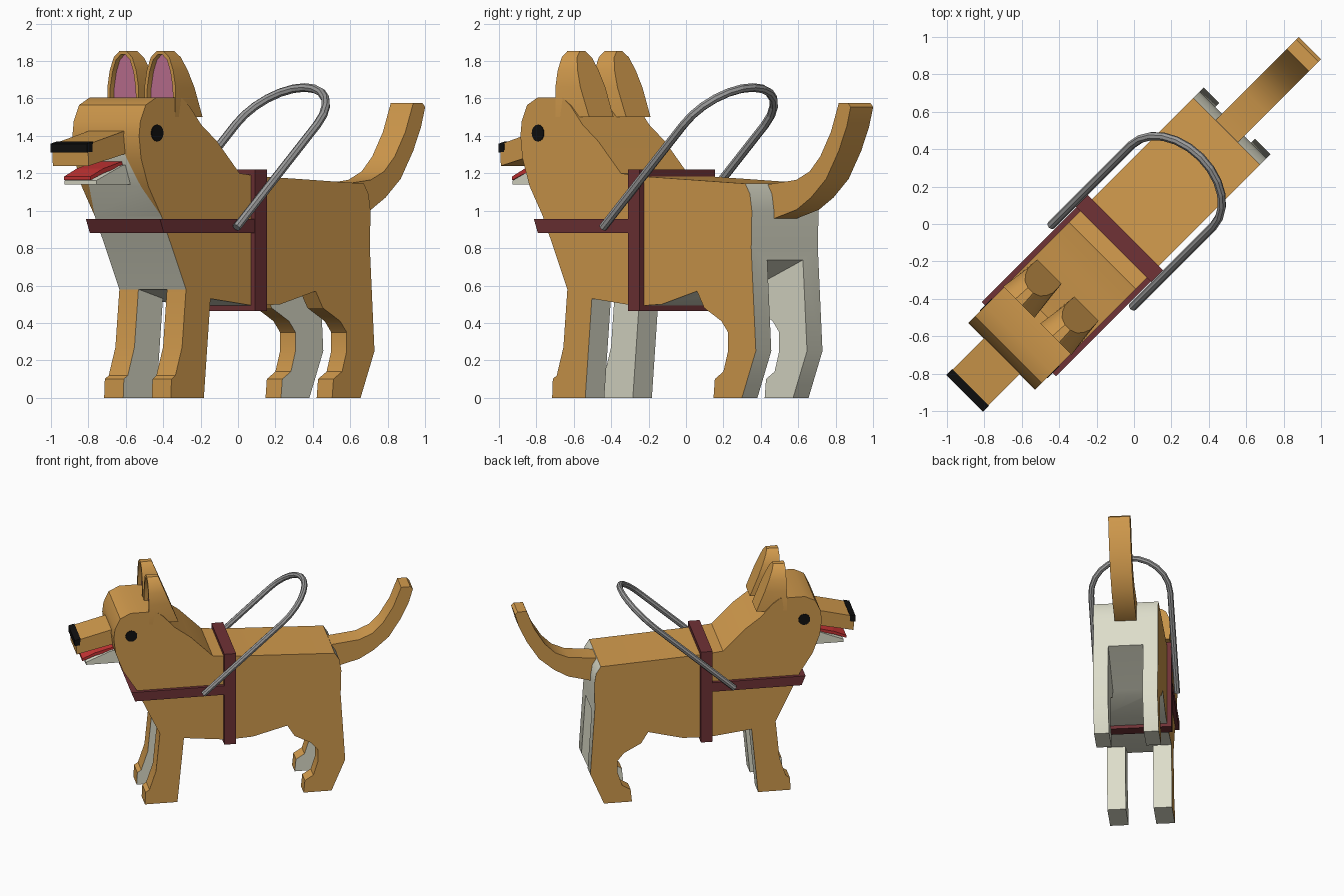
import bpy, bmesh, math
from mathutils import Vector

if "Cube" in bpy.data.objects:
    bpy.data.objects.remove(bpy.data.objects["Cube"])

# The dog is built along local X (nose at -X, tail at +X) and turned 45 degrees
TURN = math.radians(45)


def mat(name, rgb):
    m = bpy.data.materials.new(name)
    m.diffuse_color = (*rgb, 1)
    m.use_nodes = True
    m.node_tree.nodes["Principled BSDF"].inputs["Base Color"].default_value = m.diffuse_color
    return m


TAN = mat("tan fur", (0.65, 0.33, 0.075))
CREAM = mat("cream fur", (0.72, 0.72, 0.59))
BLACK = mat("black", (0.005, 0.005, 0.005))
PINK = mat("pink", (0.54, 0.17, 0.30))
RED = mat("red", (0.58, 0.035, 0.035))
MAROON = mat("maroon strap", (0.16, 0.032, 0.037))
GREY = mat("grey metal", (0.33, 0.33, 0.33))


def finish(name, bm, *mats, smooth=True):
    bmesh.ops.recalc_face_normals(bm, faces=bm.faces)
    me = bpy.data.meshes.new(name)
    bm.to_mesh(me)
    bm.free()
    ob = bpy.data.objects.new(name, me)
    bpy.context.collection.objects.link(ob)
    for m in mats:
        me.materials.append(m)
    ob.rotation_euler.z = TURN
    if smooth:
        smooth_obj(ob)
    return ob


def smooth_obj(ob):
    bpy.ops.object.select_all(action='DESELECT')
    ob.select_set(True)
    bpy.context.view_layer.objects.active = ob
    bpy.ops.object.shade_smooth_by_angle(angle=math.radians(30))


def loft(a, b):
    """Solid between two matching loops of points."""
    bm = bmesh.new()
    va, vb = [bm.verts.new(p) for p in a], [bm.verts.new(p) for p in b]
    n = len(va)
    for i in range(n):
        j = (i + 1) % n
        bm.faces.new((va[i], va[j], vb[j], vb[i]))
    return bm, bm.faces.new(va), bm.faces.new(vb)


def prism(name, pts, y0, y1, *mats, smooth=True):
    """Side profile (x, z) extruded sideways from y0 to y1."""
    bm = loft([(x, y0, z) for x, z in pts], [(x, y1, z) for x, z in pts])[0]
    return finish(name, bm, *mats, smooth=smooth)


def box(name, x0, x1, y0, y1, z0, z1, m):
    return prism(name, [(x0, z0), (x1, z0), (x1, z1), (x0, z1)], y0, y1, m, smooth=False)


# Body, head and legs: one side profile
W = 0.252
profile = [
    (-.87, 1.605), (-.95, 1.565), (-.99, 1.48), (-1.0, 1.4), (-.985, 1.28), (-.93, 1.13),
    (-.83, .97), (-.645, .58),                                             # face, chest
    (-.675, .27), (-.725, .12), (-.755, .1), (-.76, 0), (-.51, 0), (-.46, .53),   # front leg
    (-.12, .49), (.07, .50), (.335, .57),                                  # belly
    (.39, .48), (.52, .41), (.57, .35), (.57, .25), (.535, .14), (.47, .1), (.46, 0),
    (.675, 0), (.78, .25), (.745, .8), (.75, 1.0), (.735, 1.09), (.70, 1.145),    # hind leg, rump
    (-.1, 1.185), (-.24, 1.2), (-.41, 1.37), (-.53, 1.46), (-.62, 1.56), (-.68, 1.605)]
body = prism("body", profile, -W, W, TAN, CREAM, smooth=False)

# Gaps between the front legs and between the hind legs
gaps = [([(-1.1, -.1), (-1.1, .58), (-.645, .58), (-.44, .525), (-.44, -.1)], .108),
        ([(.2, -.1), (.2, .525), (.335, .575), (.745, .735), (.95, .8), (.95, -.1)], .135)]
cutters = []
for pts, w in gaps:
    cut = prism("leg_gap_cutter", pts, -w, w, smooth=False)
    cut.hide_render = True
    mod = body.modifiers.new("gap", 'BOOLEAN')
    mod.operation, mod.solver, mod.object = 'DIFFERENCE', 'EXACT', cut
    cutters.append(cut)
dg = bpy.context.evaluated_depsgraph_get()
body.data = bpy.data.meshes.new_from_object(body.evaluated_get(dg))
body.modifiers.clear()
for cut in cutters:
    bpy.data.objects.remove(cut)
body.data.materials.clear()
body.data.materials.append(TAN)
body.data.materials.append(CREAM)

# Cut the throat patch outline, then colour the body by direction and place
bm = bmesh.new()
bm.from_mesh(body.data)
bm.normal_update()
for side in (1, -1):
    front = [f for f in bm.faces if f.normal.x < -.3 and abs(f.normal.y) < .5
             and .9 < f.calc_center_median().z < 1.4]
    geom = front + list({e for f in front for e in f.edges}) + list({v for f in front for v in f.verts})
    bmesh.ops.bisect_plane(bm, geom=geom, plane_co=(0, side * W, .97), plane_no=(0, side * .34, .12))
bm.normal_update()
for f in bm.faces:
    n, c = f.normal, f.calc_center_median()
    if abs(n.y) > .5:
        cream = abs(c.y) < .2
    elif n.x < -.3:
        cream = c.x < -.5 and .58 < c.z < 1.34 and abs(c.y) * .34 + (c.z - .97) * .12 < W * .34 + .001
    elif n.x > .3:
        cream = c.z < 1.13
    else:
        cream = n.z < -.3
    f.material_index = int(cream)
bm.to_mesh(body.data)
bm.free()
smooth_obj(body)

# Tail
prism("tail", [(.70, 1.14), (.92, 1.165), (1.02, 1.21), (1.10, 1.29), (1.18, 1.42), (1.24, 1.575),
               (1.31, 1.575), (1.33, 1.555), (1.30, 1.45), (1.24, 1.32), (1.145, 1.17),
               (1.03, 1.07), (.92, 1.005), (.74, .955), (.70, .955)], -.085, .085, TAN)

# Muzzle, nose, jaw, tongue
prism("muzzle", [(-1.27, 1.355), (-.96, 1.435), (-.96, 1.31), (-1.265, 1.24)], -.135, .135, TAN, smooth=False)
prism("nose", [(-1.28, 1.312), (-1.28, 1.358), (-1.235, 1.37), (-1.24, 1.315)], -.138, .138, BLACK, smooth=False)
prism("lower_jaw", [(-1.19, 1.14), (-.92, 1.14), (-.95, 1.25), (-1.0, 1.24), (-1.19, 1.162)],
      -.12, .12, CREAM, smooth=False)
prism("tongue", [(-1.215, 1.163), (-1.215, 1.183), (-1.12, 1.225), (-.97, 1.265), (-.97, 1.24), (-1.12, 1.20)],
      -.1, .1, RED, smooth=False)

# Ears with sunken pink insides, and eyes
half = [(.115, 1.5), (.118, 1.66), (.1, 1.75), (.07, 1.82), (.025, 1.855)]
arch = half + [(-y, z) for y, z in reversed(half)]
for side, label in ((1, "left"), (-1, "right")):
    mid = side * .14
    bm, face, _ = loft([(-.73, mid + y, z) for y, z in arch],
                       [(-.5 - (z - 1.5) * .4, mid + y * .8, z) for y, z in arch])
    bmesh.ops.recalc_face_normals(bm, faces=bm.faces)
    bmesh.ops.inset_region(bm, faces=[face], thickness=.022, depth=0)
    walls = bmesh.ops.extrude_face_region(bm, geom=[face])["geom"]
    inner = next(g for g in walls if isinstance(g, bmesh.types.BMFace))
    for v in inner.verts:
        v.co.x += .03
    if face.is_valid:
        bm.faces.remove(face)
    inner.material_index = 1
    finish("ear_" + label, bm, TAN, PINK)

    ring = [(-.865 + .045 * math.cos(a), 1.415 + .045 * math.sin(a))
            for a in (math.tau * i / 16 for i in range(16))]
    prism("eye_" + label, ring, side * (W - .004), side * (W + .005), BLACK, smooth=False)

# Harness: girth strap, side straps and chest strap
H = .285
for side, label in ((1, "left"), (-1, "right")):
    box("girth_side_" + label, -.155, -.065, side * .245, side * H, .465, 1.22, MAROON)
    prism("chest_side_strap_" + label, [(-.87, .955), (-.84, .88), (-.15, .88), (-.15, .955)],
          side * .245, side * (H - .005), MAROON, smooth=False)
box("girth_top", -.155, -.065, -.245, .245, 1.18, 1.22, MAROON)
box("girth_bottom", -.155, -.065, -.245, .245, .465, .495, MAROON)
prism("chest_front_strap", [(-.87, .955), (-.84, .88), (-.77, .88), (-.81, .955)], -.245, .245, MAROON, smooth=False)

# Handle: tilted U-shaped tube
R = .308
tilt = Vector((.735, 0, .68)).normalized()
foot, bend = Vector((-.32, 0, .91)), Vector((.29, 0, 1.46))
path = [foot + Vector((0, -R, 0))]
path += [bend + Vector((0, -R * math.cos(a), 0)) + tilt * (R * .95 * math.sin(a))
         for a in (math.pi * i / 12 for i in range(13))]
path.append(foot + Vector((0, R, 0)))
bm = bmesh.new()
up = Vector((-tilt.z, 0, tilt.x))
rings = []
for i, p in enumerate(path):
    d = (path[min(i + 1, len(path) - 1)] - path[max(i - 1, 0)]).normalized()
    out = d.cross(up)
    rings.append([bm.verts.new(p + (out * math.cos(a) + up * math.sin(a)) * .023)
                  for a in (math.tau * k / 8 for k in range(8))])
for a, b in zip(rings, rings[1:]):
    for k in range(8):
        bm.faces.new((a[k], a[k - 1], b[k - 1], b[k]))
bm.faces.new(rings[0])
bm.faces.new(rings[-1])
finish("harness_handle", bm, GREY, smooth=False)
